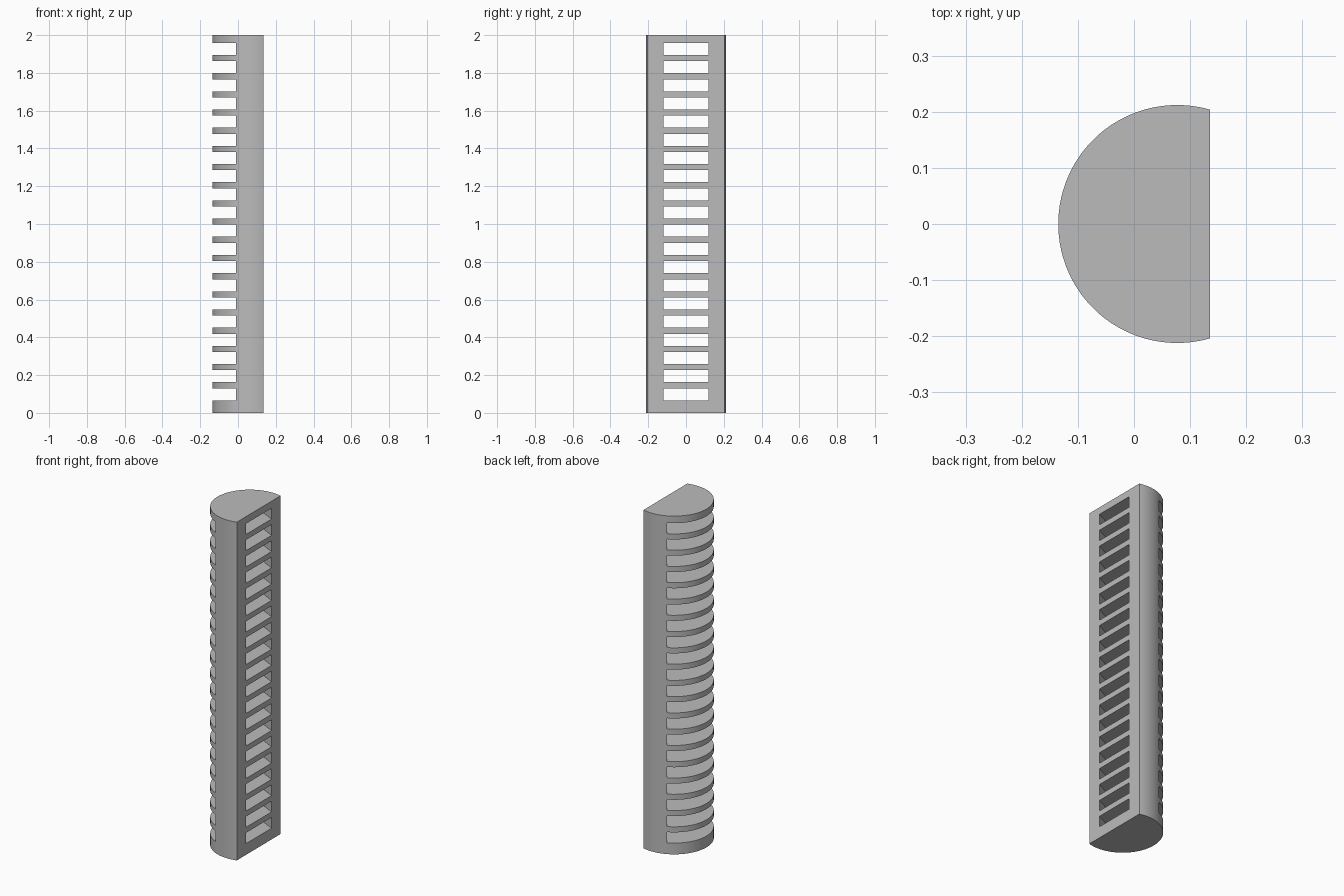
import bpy
import bmesh
import math

HEIGHT = 2.0
RADIUS = 0.212
AXIS_X = 0.077      # axis of the round side
FLAT_X = 0.135      # flat side
SLOTS = 20
SLOT_HEIGHT = 0.0635
FIRST_SLOT = 0.0985
PITCH = 0.0962

if "Cube" in bpy.data.objects:
    bpy.data.objects.remove(bpy.data.objects["Cube"])


def add_prism(bm, outline, z, height):
    """Extrude a closed xy outline upwards from z."""
    face = bm.faces.new([bm.verts.new((x, y, z)) for x, y in outline])
    top = bmesh.ops.extrude_face_region(bm, geom=[face])["geom"]
    verts = [v for v in top if isinstance(v, bmesh.types.BMVert)]
    bmesh.ops.translate(bm, verts=verts, vec=(0, 0, height))


def make_object(name, bm):
    bmesh.ops.recalc_face_normals(bm, faces=bm.faces)
    mesh = bpy.data.meshes.new(name)
    bm.to_mesh(mesh)
    bm.free()
    obj = bpy.data.objects.new(name, mesh)
    bpy.context.collection.objects.link(obj)
    return obj


# Column: a cylinder with one side cut flat
start = math.acos((FLAT_X - AXIS_X) / RADIUS)
steps = 96
angles = [start + (2 * math.pi - 2 * start) * i / steps for i in range(steps + 1)]
bm = bmesh.new()
add_prism(bm, [(AXIS_X + RADIUS * math.cos(a), RADIUS * math.sin(a)) for a in angles],
          0, HEIGHT)
column = make_object("slotted_column", bm)

grey = bpy.data.materials.new("plain_grey")
grey.use_nodes = True
grey.diffuse_color = (0.5, 0.5, 0.5, 1)
grey.node_tree.nodes["Principled BSDF"].inputs["Base Color"].default_value = (0.5, 0.5, 0.5, 1)
column.data.materials.append(grey)


# Slots: narrow at the flat side, flaring towards the round side
def half_width(x):
    return 0.12 + (FLAT_X - x) * (0.193 - 0.12) / (FLAT_X + 0.01)


near, far = FLAT_X + 0.05, -0.2
outline = [(near, -half_width(near)), (near, half_width(near)),
           (far, half_width(far)), (far, -half_width(far))]
bm = bmesh.new()
for i in range(SLOTS):
    add_prism(bm, outline, FIRST_SLOT + i * PITCH - SLOT_HEIGHT / 2, SLOT_HEIGHT)
cutter = make_object("slot_cutter", bm)
cutter.data.materials.append(grey)
cutter.hide_render = True

cut = column.modifiers.new("slots", "BOOLEAN")
cut.operation = "DIFFERENCE"
cut.solver = "EXACT"
cut.object = cutter

# Apply the cut, then smooth the round side and keep the edges sharp
bpy.ops.object.select_all(action="DESELECT")
bpy.context.view_layer.objects.active = column
column.select_set(True)
bpy.ops.object.modifier_apply(modifier=cut.name)
bpy.data.objects.remove(cutter)
bpy.ops.object.shade_smooth_by_angle(angle=math.radians(30))
